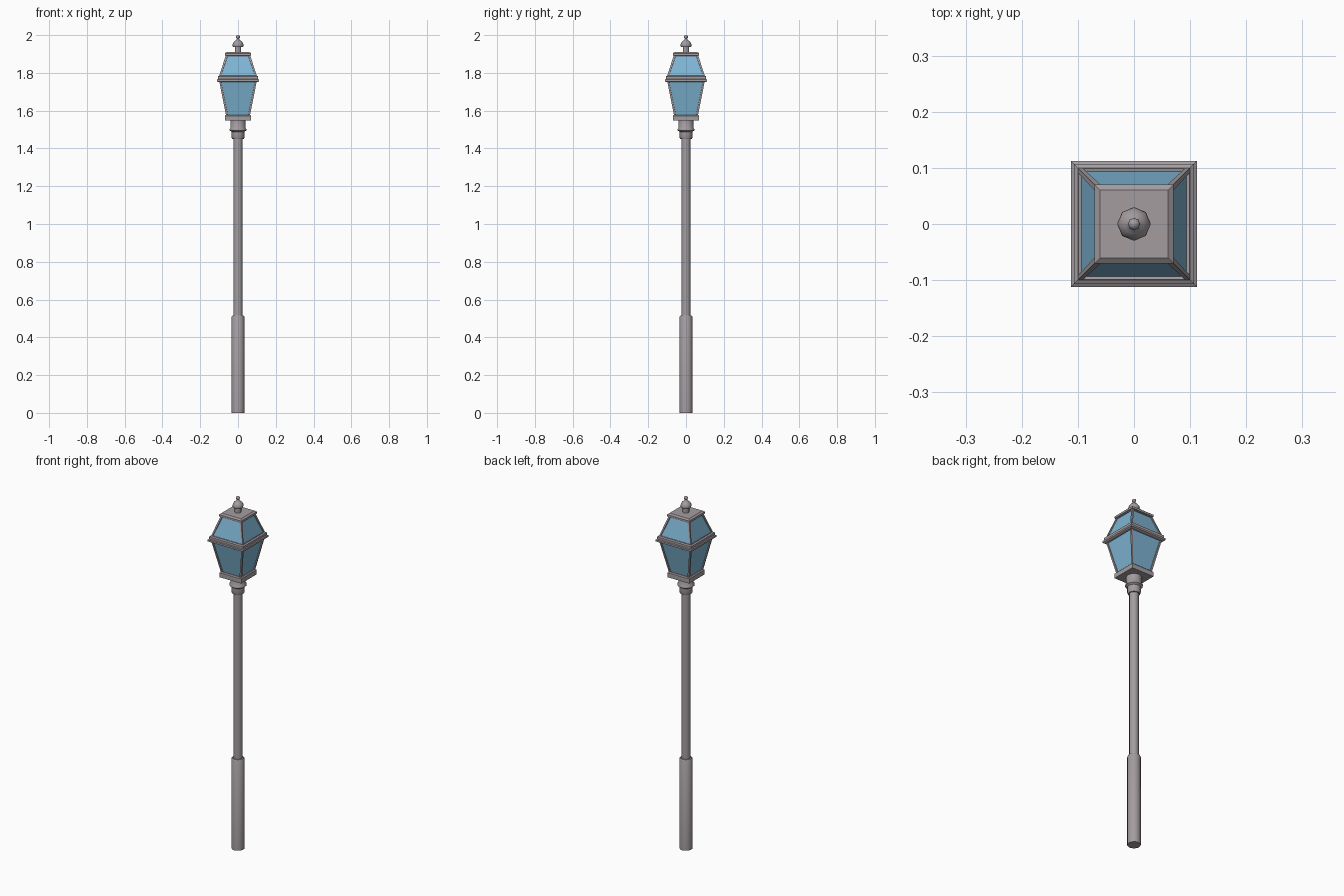
import bpy, bmesh, math

if "Cube" in bpy.data.objects:
    bpy.data.objects.remove(bpy.data.objects["Cube"])


def material(name, color):
    m = bpy.data.materials.new(name)
    m.diffuse_color = (*color, 1)
    m.use_nodes = True
    m.node_tree.nodes["Principled BSDF"].inputs["Base Color"].default_value = m.diffuse_color
    return m


METAL = material("warm_grey_metal", (0.37, 0.335, 0.35))
GLASS = material("blue_glass", (0.21, 0.46, 0.66))


def lathe(name, profile, sides, square=False, smooth=True):
    """Solid from (radius, z) pairs; square=True reads radius as half width."""
    bm = bmesh.new()
    k, turn = (math.sqrt(2), math.pi / 4) if square else (1, 0)
    rings = []
    for r, z in profile:
        rings.append([bm.verts.new((r * k * math.cos(turn + 2 * math.pi * i / sides),
                                    r * k * math.sin(turn + 2 * math.pi * i / sides), z))
                      for i in range(sides)])
    for a, b in zip(rings, rings[1:]):
        for i in range(sides):
            j = (i + 1) % sides
            bm.faces.new((a[i], a[j], b[j], b[i]))
    bm.faces.new(rings[0][::-1])
    bm.faces.new(rings[-1])
    return finish(name, bm, smooth and not square)


def finish(name, bm, smooth):
    me = bpy.data.meshes.new(name)
    bm.normal_update()
    bm.to_mesh(me)
    bm.free()
    me.materials.append(METAL)
    me.materials.append(GLASS)
    ob = bpy.data.objects.new(name, me)
    bpy.context.collection.objects.link(ob)
    if smooth:
        bpy.ops.object.select_all(action='DESELECT')
        ob.select_set(True)
        bpy.context.view_layer.objects.active = ob
        bpy.ops.object.shade_smooth_by_angle(angle=math.radians(50))
    return ob


def glazed_box(name, bottom, top, border):
    """Tapered square box whose four sides hold recessed panes."""
    ob = lathe(name, [bottom, top], 4, square=True)
    bm = bmesh.new()
    bm.from_mesh(ob.data)
    sides = [f for f in bm.faces if abs(f.normal.z) < 0.9]
    bmesh.ops.inset_individual(bm, faces=sides, thickness=border, depth=0)
    # panes step straight back behind the frame
    for f in sides:
        f.normal_update()
    bmesh.ops.inset_individual(bm, faces=sides, thickness=0.0005, depth=-0.005)
    for f in sides:
        f.material_index = 1
    bm.to_mesh(ob.data)
    bm.free()


# Post
lathe("post_base", [(0.034, 0), (0.034, 0.508), (0.030, 0.515)], 16)
lathe("post_shaft", [(0.024, 0.51), (0.024, 1.46)], 16)
lathe("post_collar", [(0.030, 1.45), (0.034, 1.458), (0.034, 1.488), (0.044, 1.495),
                      (0.044, 1.503), (0.040, 1.508), (0.040, 1.548)], 16)

# Lantern body
lathe("lantern_base", [(0.069, 1.547), (0.069, 1.573), (0.064, 1.578)], 4, square=True)
glazed_box("lower_lantern", (0.062, 1.567), (0.101, 1.765), 0.013)
lathe("middle_ring", [(0.105, 1.751), (0.112, 1.755), (0.112, 1.765), (0.107, 1.768),
                      (0.107, 1.781), (0.100, 1.785)], 4, square=True)
glazed_box("upper_lantern", (0.101, 1.78), (0.063, 1.898), 0.013)
lathe("lantern_cap", [(0.064, 1.889), (0.070, 1.892), (0.070, 1.903), (0.061, 1.910)],
      4, square=True)

# Finial
lathe("finial", [(0.017, 1.908), (0.017, 1.936), (0.026, 1.937), (0.030, 1.945),
                 (0.027, 1.957), (0.018, 1.968), (0.008, 1.975), (0.006, 1.981),
                 (0.010, 1.986), (0.011, 1.991), (0.008, 1.997), (0.002, 2.0)], 8)
